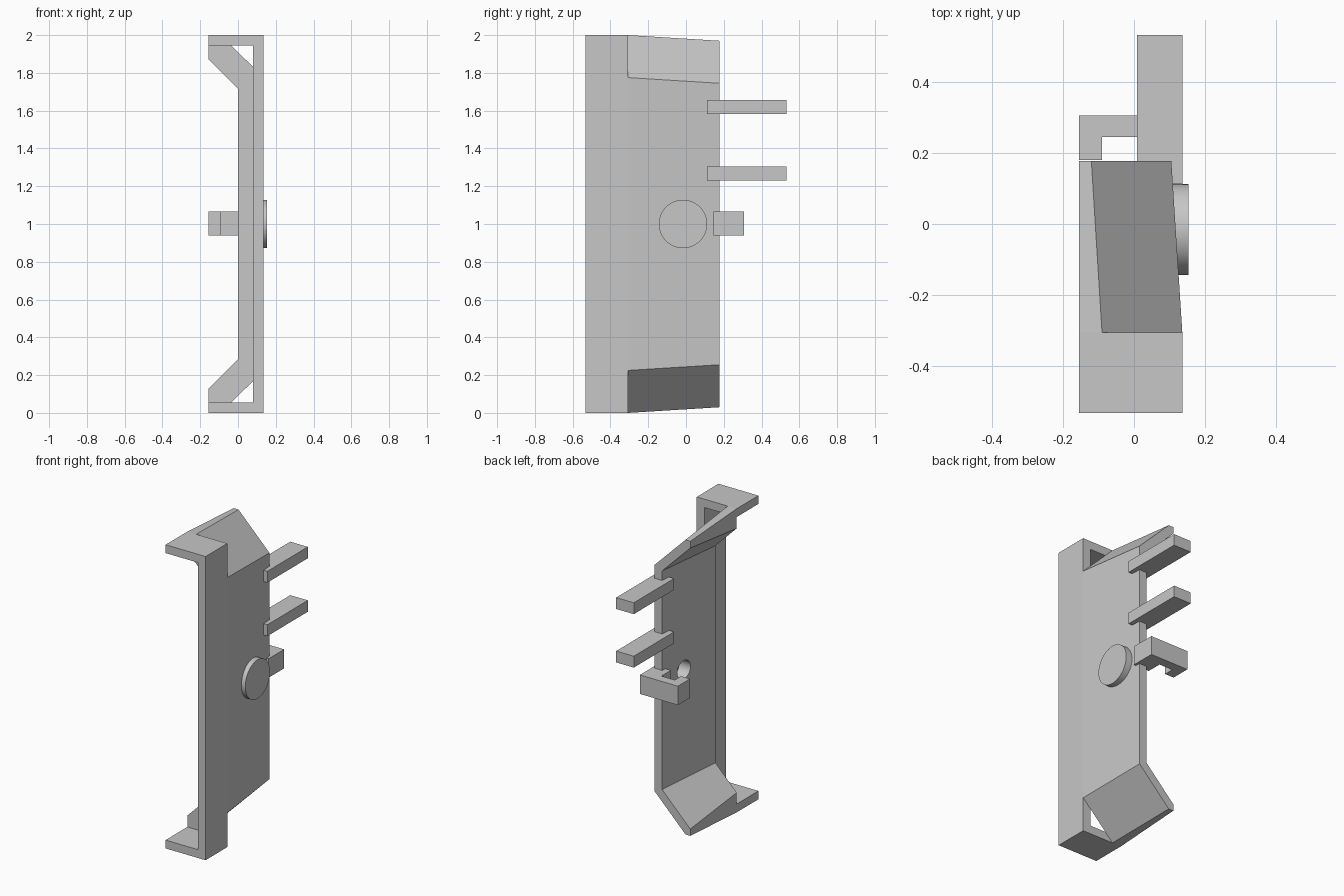
import bpy, bmesh, math
from mathutils import Matrix

cube = bpy.data.objects.get("Cube")
if cube:
    bpy.data.objects.remove(cube, do_unlink=True)

grey = bpy.data.materials.new("plain_grey")
grey.use_nodes = True
COLOUR = (0.57, 0.57, 0.57, 1)
grey.diffuse_color = COLOUR
grey.node_tree.nodes["Principled BSDF"].inputs["Base Color"].default_value = COLOUR


def finish(name, bm):
    bmesh.ops.recalc_face_normals(bm, faces=bm.faces)
    mesh = bpy.data.meshes.new(name)
    bm.to_mesh(mesh)
    bm.free()
    mesh.materials.append(grey)
    obj = bpy.data.objects.new(name, mesh)
    bpy.context.collection.objects.link(obj)
    return obj


def loft(name, front, y0, rear, y1):
    """Join two matching (x, z) outlines along y."""
    bm = bmesh.new()
    a = [bm.verts.new((x, y0, z)) for x, z in front]
    b = [bm.verts.new((x, y1, z)) for x, z in rear]
    bm.faces.new(a)
    bm.faces.new(b[::-1])
    for i in range(len(a)):
        j = (i + 1) % len(a)
        bm.faces.new((a[i], b[i], b[j], a[j]))
    return finish(name, bm)


def bracket(outer, inner):
    """Closed C outline from its upper half, mirrored about mid height."""
    def flip(pts):
        return [(x, 2 - z) for x, z in reversed(pts)]
    return outer + flip(outer) + flip(inner) + inner


def box(name, x, y, z):
    outline = [(x[0], z[0]), (x[1], z[0]), (x[1], z[1]), (x[0], z[1])]
    return loft(name, outline, y[0], outline, y[1])


def disc(name, radius, x0, x1, y, z):
    bm = bmesh.new()
    place = Matrix.Translation(((x0 + x1) / 2, y, z)) @ Matrix.Rotation(math.pi / 2, 4, 'Y')
    bmesh.ops.create_cone(bm, cap_ends=True, segments=64, radius1=radius,
                          radius2=radius, depth=x1 - x0, matrix=place)
    return finish(name, bm)


def smooth(obj):
    bpy.ops.object.select_all(action='DESELECT')
    obj.select_set(True)
    bpy.context.view_layer.objects.active = obj
    bpy.ops.object.shade_smooth_by_angle(angle=math.radians(30))


LEFT = -0.155
WALL = 0.136

# Front channel with square flanges
channel = bracket([(LEFT, 2), (WALL, 2)], [(0.08, 1.945), (LEFT, 1.945)])
loft("front_channel", channel, -0.532, channel, -0.306)

# Tapering rear shell with sloped ends
shell_front = bracket([(LEFT, 2), (-0.09, 2), (WALL, 1.775)],
                      [(0.0, 1.715), (LEFT, 1.87)])
shell_rear = bracket([(LEFT, 1.97), (-0.12, 1.97), (0.105, 1.745)],
                     [(0.05, 1.72), (LEFT, 1.925)])
shell = loft("rear_shell", shell_front, -0.306, shell_rear, 0.177)

# Round socket in the shell, capped by the button
cutter = disc("socket_cutter", 0.06, -0.05, 0.2, -0.02, 1.0)
cutter.hide_render = True
cutter.hide_viewport = True
cutter.display_type = 'WIRE'
cut = shell.modifiers.new("socket", 'BOOLEAN')
cut.operation = 'DIFFERENCE'
cut.solver = 'EXACT'
cut.object = cutter
smooth(disc("round_button", 0.128, 0.105, 0.154, -0.016, 1.0))

# Two rear prongs
for name, z in (("lower_prong", 1.23), ("upper_prong", 1.582)):
    box(name, (0.008, WALL), (0.112, 0.532), (z, z + 0.075))

# Hooked latch at mid height
CLIP_Z = (0.94, 1.065)
box("latch_base", (0.008, 0.122), (0.145, 0.306), CLIP_Z)
box("latch_arm", (LEFT, 0.008), (0.245, 0.306), CLIP_Z)
box("latch_hook", (LEFT, -0.09), (0.18, 0.245), CLIP_Z)
